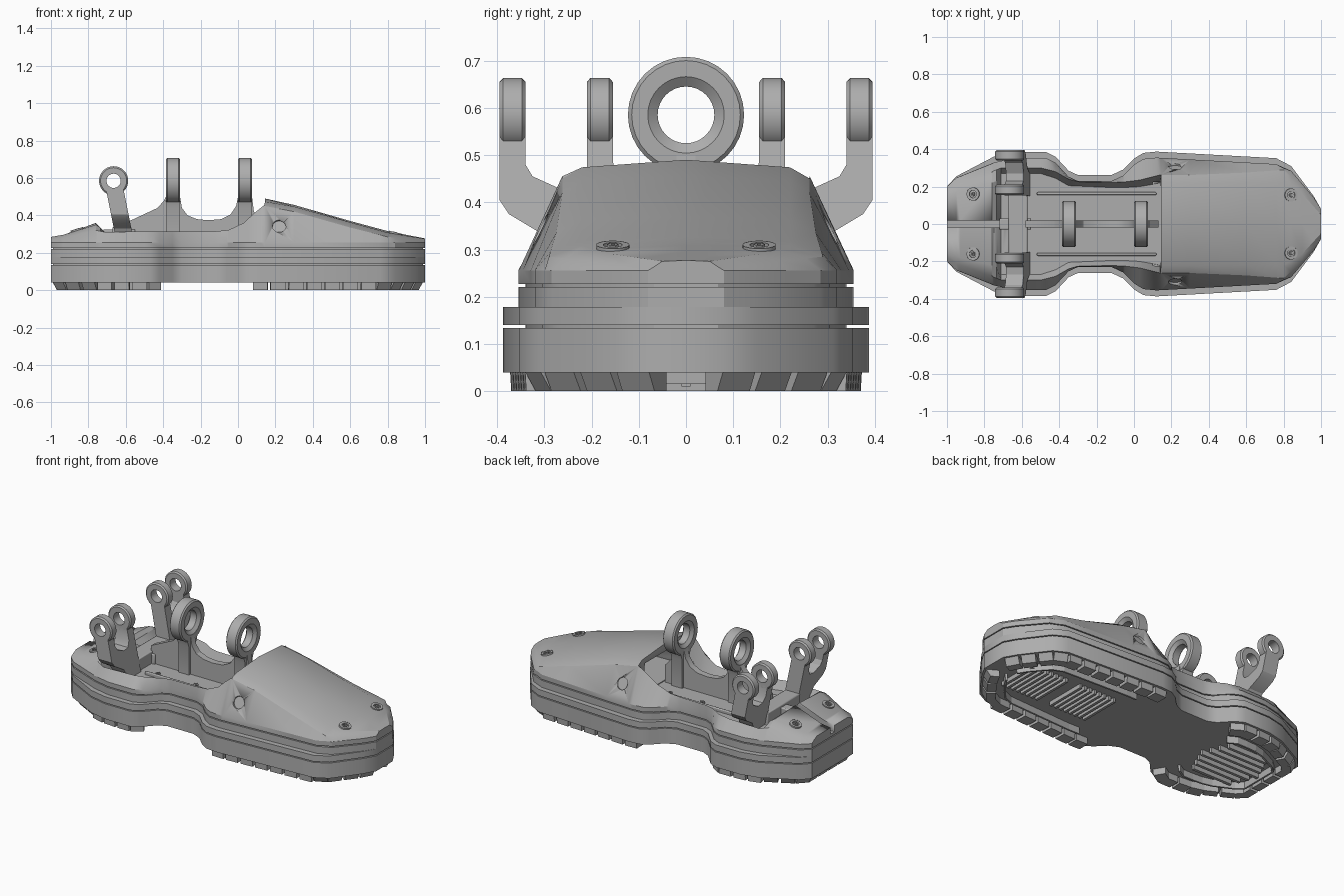
import bpy, bmesh, math
from mathutils import Matrix, Vector

if "Cube" in bpy.data.objects:
    bpy.data.objects.remove(bpy.data.objects["Cube"])

GREY = (0.42, 0.42, 0.42, 1)
grey = bpy.data.materials.new("plain grey")
grey.use_nodes = True
grey.diffuse_color = GREY
grey.node_tree.nodes["Principled BSDF"].inputs["Base Color"].default_value = GREY


def finish(name, bm, bevel=0, angle=30):
    bmesh.ops.recalc_face_normals(bm, faces=bm.faces)
    mesh = bpy.data.meshes.new(name)
    bm.to_mesh(mesh)
    bm.free()
    ob = bpy.data.objects.new(name, mesh)
    bpy.context.collection.objects.link(ob)
    mesh.materials.append(grey)
    bpy.ops.object.select_all(action='DESELECT')
    ob.select_set(True)
    bpy.context.view_layer.objects.active = ob
    bpy.ops.object.shade_smooth_by_angle(angle=math.radians(angle))
    if bevel:
        mod = ob.modifiers.new("soft edges", 'BEVEL')
        mod.width, mod.segments, mod.limit_method = bevel, 2, 'ANGLE'
    return ob


def skin(bm, rings, closed=False):
    """Join equal loops of points; cap the ends unless closed."""
    vs = [[bm.verts.new(p) for p in r] for r in rings]
    n = len(vs[0])
    for a, b in zip(vs, vs[1:] + (vs[:1] if closed else [])):
        for i in range(n):
            bm.faces.new((a[i], a[(i + 1) % n], b[(i + 1) % n], b[i]))
    if not closed:
        bm.faces.new(vs[0])
        bm.faces.new(vs[-1])


def box(bm, x0, x1, y0, y1, z0, z1):
    skin(bm, [[(x0, y0, z), (x1, y0, z), (x1, y1, z), (x0, y1, z)] for z in (z0, z1)])


def ring(bm, centre, axis, outer, inner, half, lip=0.0, n=32):
    """Bored eye with an optional sloping lip round the bore."""
    c = 0.008 if half > 0.01 else 0
    prof = [(outer - c, half), (inner + lip + .001, half), (inner, half - lip * .8),
            (inner, lip * .8 - half), (inner + lip + .001, -half), (outer - c, -half),
            (outer, c - half - .0005), (outer, half - c + .0005)]
    m = Matrix.Translation(centre) @ Vector(axis).to_track_quat('Z', 'Y').to_matrix().to_4x4()
    skin(bm, [[m @ Vector((r * math.cos(a), r * math.sin(a), h)) for r, h in prof]
              for a in (math.tau * k / n for k in range(n))], closed=True)


def interp(table, x):
    for a, b in zip(table, table[1:]):
        if x <= b[0]:
            t = (x - a[0]) / (b[0] - a[0])
            return [p + (q - p) * t for p, q in zip(a[1:], b[1:])]
    return list(table[-1][1:])


# Half outline of the foot, heel to toe
OUTLINE = [(-1, .2), (-.95, .255), (-.75, .36), (-.64, .385), (-.47, .385), (-.42, .36),
           (-.35, .285), (-.3, .262), (-.12, .262), (-.06, .29), (0, .35), (.05, .38),
           (.12, .387), (.76, .352), (.84, .31), (.96, .15), (1, .08)]


def width(x, d=0):
    return interp(OUTLINE, x)[0] - d * min(1, (1 - abs(x)) / .2)


# Sole bands with seams between them
def band(name, z0, z1, inset, shrink=1.0):
    half = [(x * shrink, width(x, inset) - (1 - shrink)) for x, _ in OUTLINE]
    loop = half + [(x, -y) for x, y in reversed(half)]
    bm = bmesh.new()
    skin(bm, [[(x, y, z) for x, y in loop] for z in (z0, z1)])
    finish(name, bm)


band("sole_core", .05, .24, .035, .988)
band("sole_lower_band", .04, .134, 0)
band("sole_upper_band", .14, .178, 0)
band("cover_base_band", .176, .221, .032)

# Upper cover: x, edge (y, z), inner edge (y, z), centre z
F = .265
COVER = [(-1, .18, .27, .15, .285, .285), (-.93, .22, .28, .18, .297, .297),
         (-.76, .28, .32, .22, .35, .36), (-.735, .29, .315, .23, .335, .335),
         (-.71, .3, .31, .27, F, F), (-.5, .3, .315, .27, F, F), (-.42, .28, .315, .245, F, F),
         (-.35, .24, .315, .205, F, F), (-.12, .222, .315, .195, F, F),
         (-.05, .225, .322, .195, F, F), (.03, .235, .36, .2, F, F),
         (.09, .25, .415, .21, F, F), (.14, .262, .455, .22, F, F),
         (.145, .262, .45, .22, .474, .49), (.3, .262, .42, .22, .447, .456),
         (.6, .275, .335, .22, .363, .37), (.8, .29, .285, .22, .308, .316),
         (.9, .2, .275, .16, .291, .296), (1, .07, .262, .05, .275, .277)]
bm = bmesh.new()
sections = []
for x in sorted({r[0] for r in COVER + OUTLINE}):
    ye, ze, yi, zi, zc = interp(COVER, x)
    w = width(x, .032)
    ye, yi = min(ye, w - .004), min(yi, w - .012)
    half = [(w, .227), (w, .256), (ye, ze), (yi, zi)]
    sections.append([(x, y, z) for y, z in half] + [(x, 0, zc)]
                    + [(x, -y, z) for y, z in reversed(half)])
skin(bm, sections)
cover = finish("upper_cover", bm, angle=28)

# Cutters: toe hollow, heel slot, side recesses
bm = bmesh.new()
skin(bm, [[(x, -y, .27), (x, y, .27), (x, y * .85, z), (x, -y * .85, z)]
          for x, y, z in ((.1, .23, .455), (.4, .22, .375))])
box(bm, -1.05, -.69, -.02, .02, .245, .5)
for s in (1, -1):
    m = Matrix.Translation((.22, s * .325, .35)) @ Matrix.Rotation(math.radians(-s * 65), 4, 'X')
    bmesh.ops.create_cone(bm, cap_ends=True, segments=24, radius1=.036, radius2=.036,
                          depth=.06, matrix=m)
cutter = finish("cover_cutter", bm)
cutter.hide_render = True
cutter.hide_viewport = True
cutter.display_type = 'WIRE'
cut = cover.modifiers.new("openings", 'BOOLEAN')
cut.operation, cut.object, cut.solver = 'DIFFERENCE', cutter, 'EXACT'

# Ankle spine with saddle between the two ankle eyes
SPINE = [(-.58, .25), (-.58, .37), (-.43, .44), (-.395, .48), (-.385, .5), (-.31, .5), (-.3, .44),
         (-.27, .4), (-.22, .38), (-.16, .374), (-.09, .38), (-.04, .405), (-.01, .45), (0, .5),
         (.075, .5), (.085, .42), (.13, .37), (.13, .25)]
bm = bmesh.new()
skin(bm, [[(x, y, z) for x, z in SPINE] for y in (-.02, .02)])
finish("ankle_spine", bm)

bm = bmesh.new()
for x in (-.3475, .0375):
    ring(bm, (x, 0, .585), (1, 0, 0), .123, .06, .0375, .02)
    skin(bm, [[(x + dx, y, z) for y, z in ((-.035, .25), (.035, .25), (.035, .44), (.055, .495),
                                           (-.055, .495), (-.035, .44))]
              for dx in (-.036, .036)])
finish("ankle_eyes", bm)

# Forked heel brackets, leaning back
FORK = [(.395, .54), (.395, .405), (.375, .375), (.3, .33), (.26, .25), (.15, .25), (.155, .54),
        (.21, .54), (.21, .47), (.23, .435), (.27, .43), (.325, .455), (.34, .48), (.34, .54)]
for side, s in (("left", 1), ("right", -1)):
    bm = bmesh.new()
    skin(bm, [[(-.615 - .2 * (z - .32) + dx, s * y, z) for y, z in FORK] for dx in (-.047, .047)])
    for y in (.1825, .3675):
        ring(bm, (-.665, s * y, .585), (0, 1, 0), .078, .038, .0275)
    finish(f"heel_fork_{side}", bm)

# Cross beam and floor ribs
bm = bmesh.new()
box(bm, -.67, -.57, -.16, .16, .25, .34)
box(bm, -.72, -.55, -.03, .03, .25, .325)
box(bm, -.52, .12, -.17, -.155, .25, .285)
box(bm, -.52, .12, .155, .17, .25, .285)
finish("cross_beam", bm, bevel=.006)

# Screws on cover and floor
bm = bmesh.new()
for s in (1, -1):
    ring(bm, (.84, s * .155, .304), (.25, 0, 1), .035, .02, .006)
    ring(bm, (.84, s * .155, .305), (.25, 0, 1), .012, .005, .006, n=6)
    ring(bm, (-.86, s * .16, .322), (-.3, 0, 1), .035, .02, .006)
    ring(bm, (-.86, s * .16, .323), (-.3, 0, 1), .012, .005, .006, n=6)
    for x in (-.46, -.2, .02):
        ring(bm, (x, s * .125, F), (0, 0, 1), .014, .006, .008, n=12)
finish("screws", bm)


# Treads: blocks round the toe and heel pads, ribs inside them
def walk(points, step):
    out, left = [Vector(points[0])], step
    for a, b in zip(map(Vector, points), map(Vector, points[1:])):
        length, pos = (b - a).length, left
        while pos <= length:
            out.append(a.lerp(b, pos / length))
            pos += step
        left = pos - length
    return out


def tread(bm, p, q, d0, d1, gap, taper):
    along = (q - p).normalized()
    inward = Vector((along.y, -along.x))
    p, q = p + along * gap, q - along * gap
    rows = [[p + inward * a, q + inward * a, q + inward * d1, p + inward * d1]
            for a in (d0, d0 + taper)]
    for s in (1, -1):
        skin(bm, [[(v.x, s * v.y, z) for v in row] for row, z in zip(rows, (.05, 0))])


bm = bmesh.new()
toe_path = [(.07, .382)] + [p for p in OUTLINE if p[0] > .1] + [(1, 0)]
heel_path = [(-1, 0)] + [p for p in OUTLINE if p[0] < -.36] + [(-.35, .285)]
for path in (toe_path, heel_path):
    pts = walk(path, .097)
    for p, q in zip(pts, pts[1:]):
        end = abs(p.x + q.x) > 1.5
        tread(bm, p, q, .012 if not end else .004, .085, .009, .03 if end else .003)
    pts = [Vector((.53 + (p.x - .53) * .74, p.y * .66)) if p.x > 0
           else Vector((-.68 + (p.x + .68) * .68, p.y * .62)) for p in pts]
    for p, q in zip(pts, pts[1:]):
        tread(bm, p, q, 0, .014, 0, .003)
for x0 in (.24, .58):
    for k in range(8):
        box(bm, x0 + k * .034, x0 + k * .034 + .016, -.13, .13, .015, .05)
for k in range(-3, 4):
    r = .2 - abs(k) * .022
    box(bm, -.68 - r, -.68 + r, k * .05 - .009, k * .05 + .009, .01, .05)
finish("treads", bm)
